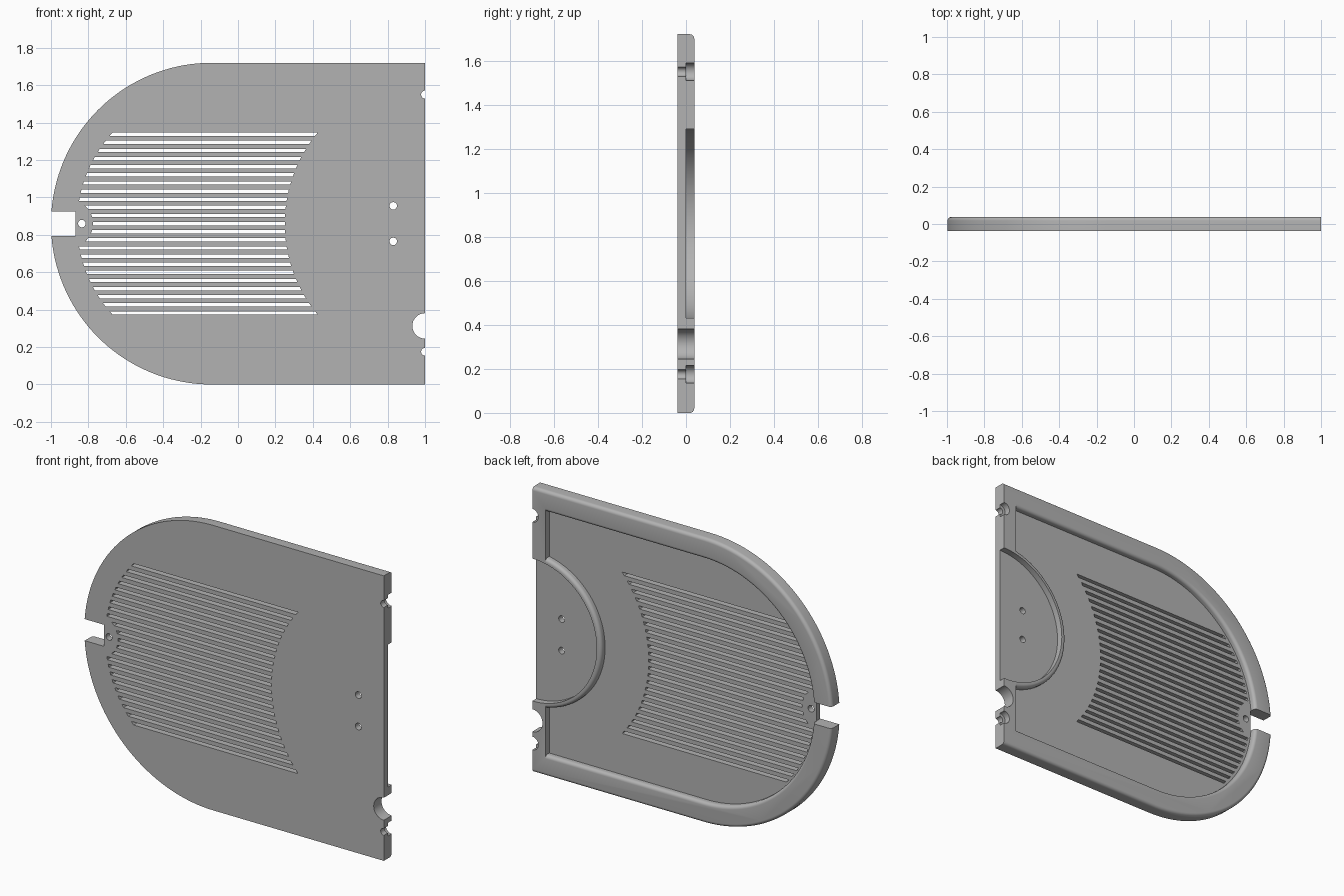
import bpy, bmesh
from math import sin, cos, pi, sqrt, radians

cube = bpy.data.objects.get("Cube")
if cube:
    bpy.data.objects.remove(cube, do_unlink=True)

HALF = 0.0375        # half of the plate thickness
MID = 0.86           # height of the centre line
ROUND = 0.02         # edge rounding
THROUGH = (-0.1, 0.1)

grey = bpy.data.materials.new("plain_grey")
grey.use_nodes = True
grey.diffuse_color = (0.45, 0.45, 0.45, 1)
grey.node_tree.nodes["Principled BSDF"].inputs["Base Color"].default_value = grey.diffuse_color


def solid(name, lofts):
    """Each loft is a list of (y, [(x, z), ...]) sections with equal point counts."""
    bm = bmesh.new()
    for sections in lofts:
        rings = [[bm.verts.new((x, y, z)) for x, z in pts] for y, pts in sections]
        for a, b in zip(rings, rings[1:]):
            for i in range(len(a)):
                j = (i + 1) % len(a)
                bm.faces.new((a[i], a[j], b[j], b[i]))
        bm.faces.new(rings[0])
        bm.faces.new(rings[-1][::-1])
    bmesh.ops.recalc_face_normals(bm, faces=bm.faces)
    mesh = bpy.data.meshes.new(name)
    bm.to_mesh(mesh)
    bm.free()
    mesh.materials.append(grey)
    obj = bpy.data.objects.new(name, mesh)
    bpy.context.collection.objects.link(obj)
    return obj


def prism(pts, span):
    return [(span[0], pts), (span[1], pts)]


def arc(cx, cz, r, start=0, end=360, n=32):
    closed = end - start == 360
    steps = n if closed else n + 1
    angles = [radians(start + (end - start) * i / n) for i in range(steps)]
    return [(cx + r * cos(a), cz + r * sin(a)) for a in angles]


def outline(inset, right):
    pts = arc(-0.14, MID, MID - inset, 90, 270, 72)
    return pts + [(right, inset), (right, 2 * MID - inset)]


def rounding(n=6):
    """(y, shrink) pairs of a quarter-round running up to the back face."""
    for i in range(n + 1):
        a = i / n * pi / 2
        yield HALF - ROUND + ROUND * sin(a), ROUND * (1 - cos(a))


def combine(target, other, operation):
    mod = target.modifiers.new(operation, "BOOLEAN")
    mod.operation = operation
    mod.solver = "EXACT"
    mod.object = other
    bpy.context.view_layer.objects.active = target
    bpy.ops.object.modifier_apply(modifier=mod.name)
    bpy.data.objects.remove(other, do_unlink=True)


# Main plate with a rounded back edge
panel = solid("vent_cover_panel", [
    [(-HALF, outline(0, 1))] + [(y, outline(s, 1)) for y, s in rounding()]])

# Recess in the back, leaving a frame with a rounded inner edge
FRAME, RAIL = 0.125, 0.913
recess = [(0, outline(FRAME, RAIL))]
recess += [(y, outline(FRAME - s, RAIL)) for y, s in rounding()]
recess.append((0.1, outline(FRAME - ROUND, RAIL)))
combine(panel, solid("recess_cutter", [recess]), "DIFFERENCE")

# Half-round ridge standing on the recess floor
ridge = [(-0.015, arc(1, MID, 0.46, 90, 270, 48))]
ridge += [(y, arc(1, MID, 0.46 - s, 90, 270, 48)) for y, s in rounding()]
combine(panel, solid("ridge", [ridge]), "UNION")

# Pocket inside the ridge and screw counterbores
SCREWS = (0.175, 1.55)
pockets = [prism(arc(1, MID, 0.43, n=96), (0, 0.1))]
pockets += [prism(arc(1, z, 0.04), (0, 0.1)) for z in SCREWS]
combine(panel, solid("pocket_cutter", pockets), "DIFFERENCE")


# Ventilation slots whose ends follow the curved borders
def slot_left(z):
    d = z - MID
    x = -0.14 - sqrt(0.72 ** 2 - d * d)
    if abs(d) < 0.13:
        x = max(x, -0.905 + sqrt(0.13 ** 2 - d * d))
    return x


def slot_right(z):
    return 1.01 - sqrt(0.76 ** 2 - (z - MID) ** 2)


cuts = []
SLOTS, WIDTH = 23, 0.018
for i in range(SLOTS):
    z = MID + 0.956 * (i / (SLOTS - 1) - 0.5)
    lo, hi = z - WIDTH / 2, z + WIDTH / 2
    cuts.append(prism([(slot_left(lo), lo), (slot_right(lo), lo),
                       (slot_right(hi), hi), (slot_left(hi), hi)], THROUGH))

# Notch, cable hole, screw holes and small pin holes
cuts.append(prism([(-1.1, 0.795), (-0.87, 0.795), (-0.87, 0.925), (-1.1, 0.925)], THROUGH))
holes = [(1, 0.313, 0.068), (-0.835, MID, 0.02), (0.83, 0.955, 0.02), (0.83, 0.765, 0.02)]
holes += [(1, z, 0.021) for z in SCREWS]
cuts += [prism(arc(x, z, r), THROUGH) for x, z, r in holes]
combine(panel, solid("through_cutter", cuts), "DIFFERENCE")

# Smooth the curved walls, keep edges sharp
bpy.ops.object.select_all(action="DESELECT")
panel.select_set(True)
bpy.context.view_layer.objects.active = panel
bpy.ops.object.shade_smooth_by_angle(angle=radians(30))
